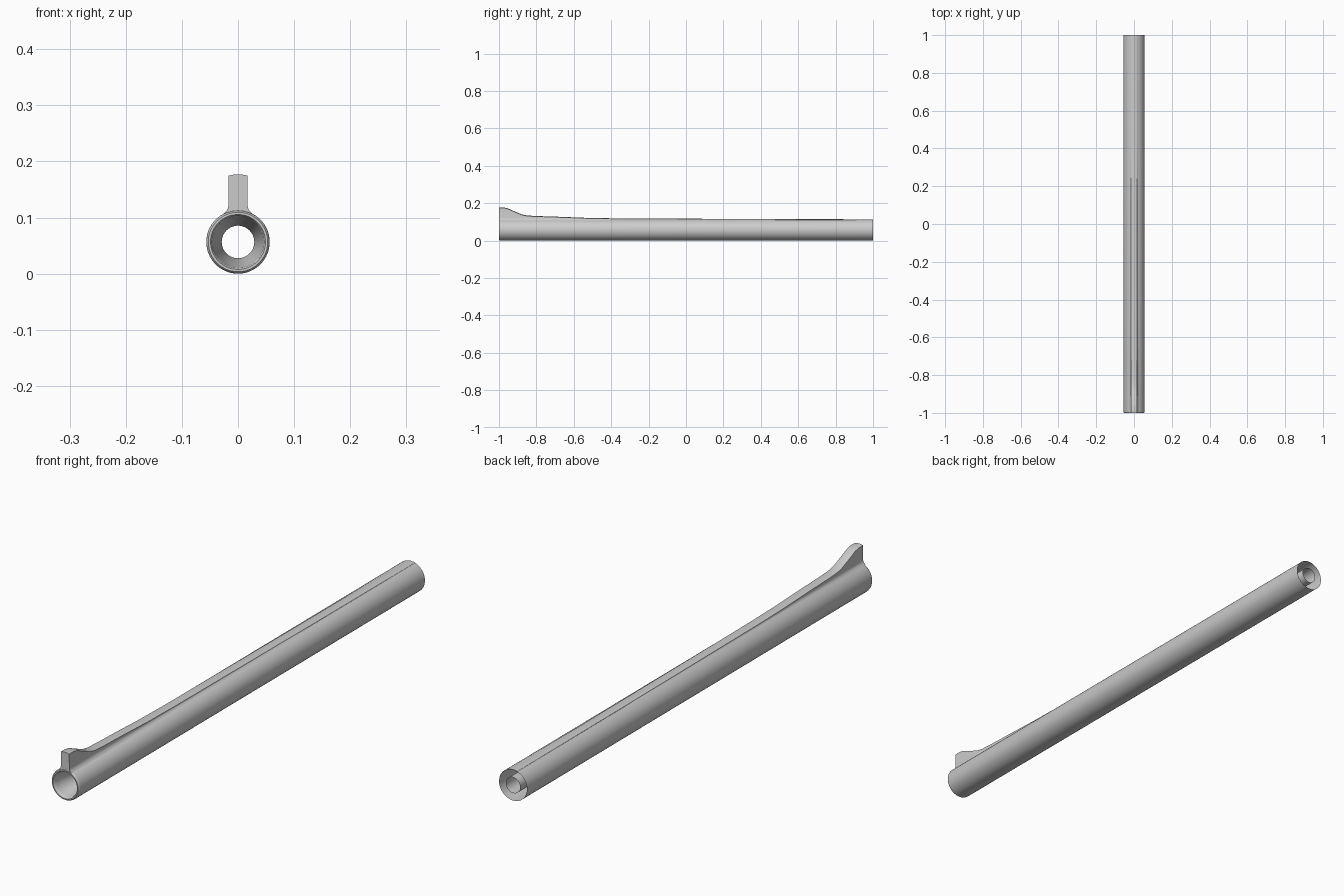
import bpy, bmesh, math

if "Cube" in bpy.data.objects:
    bpy.data.objects.remove(bpy.data.objects["Cube"])

R, CZ, SEG = 0.0565, 0.0565, 64


def finish(name, bm, angle):
    bmesh.ops.recalc_face_normals(bm, faces=bm.faces)
    mesh = bpy.data.meshes.new(name)
    bm.to_mesh(mesh)
    bm.free()
    ob = bpy.data.objects.new(name, mesh)
    bpy.context.collection.objects.link(ob)
    bpy.ops.object.select_all(action='DESELECT')
    bpy.context.view_layer.objects.active = ob
    ob.select_set(True)
    bpy.ops.object.shade_smooth_by_angle(angle=math.radians(angle))
    return ob


def loft(bm, rings, closed=True):
    for a, b in zip(rings, rings[1:]):
        n = len(a)
        for i in range(n if closed else n - 1):
            j = (i + 1) % n
            bm.faces.new((a[i], a[j], b[j], b[i]))


# Barrel: outer shell, rounded muzzle, tapered throat and thin bore; rear is open
profile = [(R, 1.0), (R, -0.992), (0.0555, -0.997), (0.053, -1.0), (0.049, -1.0),
           (0.0465, -0.996), (0.045, -0.985), (0.042, -0.96), (0.029, -0.90), (0.029, 1.0)]
bm = bmesh.new()
rings = []
for r, y in profile:
    rings.append([bm.verts.new((r * math.cos(t), y, CZ + r * math.sin(t)))
                  for t in (2 * math.pi * i / SEG for i in range(SEG))])
loft(bm, rings)
finish("barrel", bm, 35)

# Front sight blade fading back into a long low rib with filleted sides
ridge = [(-1.0, 0.177), (-0.975, 0.177), (-0.955, 0.173), (-0.93, 0.162), (-0.90, 0.149),
         (-0.875, 0.139), (-0.85, 0.134), (-0.80, 0.131), (-0.70, 0.128), (-0.55, 0.122),
         (-0.40, 0.119), (0.0, 0.117), (0.4, 0.115), (1.0, 0.1135)]
bm = bmesh.new()
rings = []
for y, top in ridge:
    s = min(1.0, (top - 0.113) / 0.02)
    on_tube = lambda x: CZ + math.sqrt(R * R - x * x)
    half = [(0.027, on_tube(0.027) - 0.0005),
            (0.0215, on_tube(0.0215) + 0.002 * s),
            (0.0185, on_tube(0.0185) + 0.005 * s),
            (0.0172, on_tube(0.0172) + 0.010 * s),
            (0.0168, max(top - 0.0025, on_tube(0.0168) + 0.010 * s)),
            (0.009, top - 0.0007)]
    pts = half + [(0, top)] + [(-x, z) for x, z in reversed(half)]
    rings.append([bm.verts.new((x, y, z)) for x, z in pts])
loft(bm, rings, closed=False)
# End faces stop at the tube surface
for ring in (rings[0], rings[-1]):
    y = ring[0].co.y
    arc = [bm.verts.new((x, y, CZ + math.sqrt(R * R - x * x) - 0.0008))
           for x in (-0.018, -0.009, 0, 0.009, 0.018)]
    bm.faces.new(ring + arc)
finish("front_sight_rib", bm, 30)
